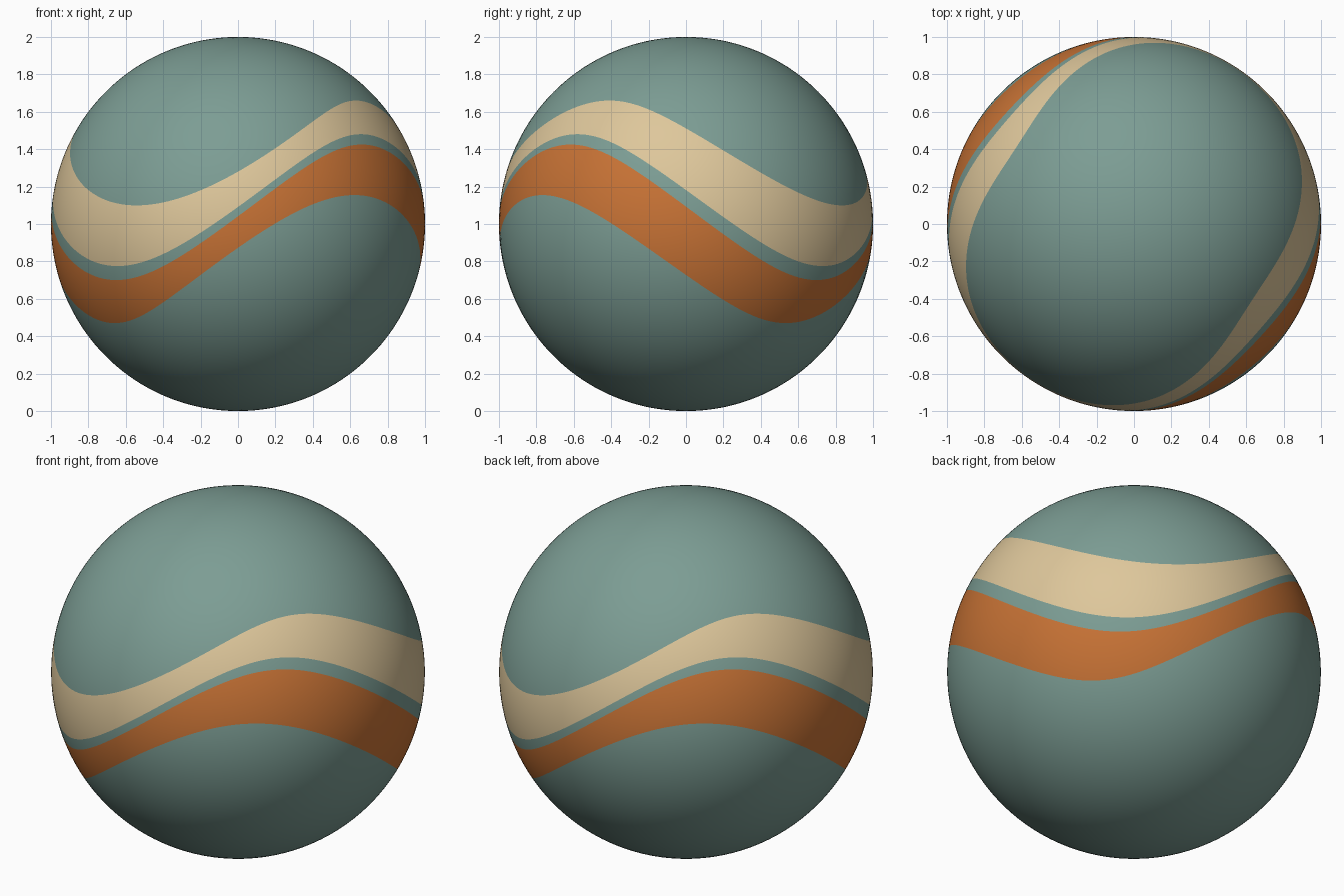
import bpy, bmesh, math
from mathutils import Vector

if "Cube" in bpy.data.objects:
    bpy.data.objects.remove(bpy.data.objects["Cube"])

SEGMENTS = 192


def material(name, color):
    m = bpy.data.materials.new(name)
    m.diffuse_color = (*color, 1.0)
    m.use_nodes = True
    m.node_tree.nodes["Principled BSDF"].inputs["Base Color"].default_value = m.diffuse_color
    return m


teal = material("muted teal", (0.202, 0.337, 0.296))
cream = material("warm cream", (0.730, 0.571, 0.328))
orange = material("burnt orange", (0.578, 0.171, 0.036))

# Wavy stripe edges: (middle latitude, wave height, wave offset), in degrees
SOUTH, NORTH = (-90, 0, 0), (90, 0, 0)
ORANGE_LOW, ORANGE_HIGH = (-11.55, 20.45, -6.0), (3.85, 21.3, 2.0)
CREAM_LOW, CREAM_HIGH = (7.85, 20.85, 3.6), (23.5, 17.8, 12.0)

# Zones from the bottom up: lower edge, upper edge, rows of faces, material slot
ZONES = [
    (SOUTH, ORANGE_LOW, 40, 0),
    (ORANGE_LOW, ORANGE_HIGH, 10, 2),
    (ORANGE_HIGH, CREAM_LOW, 3, 0),
    (CREAM_LOW, CREAM_HIGH, 10, 1),
    (CREAM_HIGH, NORTH, 36, 0),
]


def edge_latitude(edge, angle):
    mid, height, offset = edge
    return math.radians(mid + height * math.sin(2 * (angle - math.radians(offset))))


def ring(bm, low, high, t):
    """Closed ring of points on the ball, a fraction t of the way between two edges."""
    verts = []
    for i in range(SEGMENTS):
        a = 2 * math.pi * i / SEGMENTS
        lat = (1 - t) * edge_latitude(low, a) + t * edge_latitude(high, a)
        verts.append(bm.verts.new(Vector((math.cos(lat) * math.sin(a),
                                          -math.cos(lat) * math.cos(a),
                                          math.sin(lat) + 1))))
    return verts


# Ball whose face rows follow the stripe edges
bm = bmesh.new()
bottom = bm.verts.new((0, 0, 0))
top = bm.verts.new((0, 0, 2))
previous = None
for low, high, rows, slot in ZONES:
    for r in range(1, rows + 1):
        last = high is NORTH and r == rows
        current = None if last else ring(bm, low, high, r / rows)
        for i in range(SEGMENTS):
            j = (i + 1) % SEGMENTS
            if previous is None:
                corners = (bottom, current[j], current[i])
            elif last:
                corners = (previous[i], previous[j], top)
            else:
                corners = (previous[i], previous[j], current[j], current[i])
            face = bm.faces.new(corners)
            face.material_index = slot
            face.smooth = True
        previous = current
bm.normal_update()

mesh = bpy.data.meshes.new("striped_ball")
bm.to_mesh(mesh)
bm.free()
for m in (teal, cream, orange):
    mesh.materials.append(m)
ball = bpy.data.objects.new("striped_ball", mesh)
bpy.context.collection.objects.link(ball)
